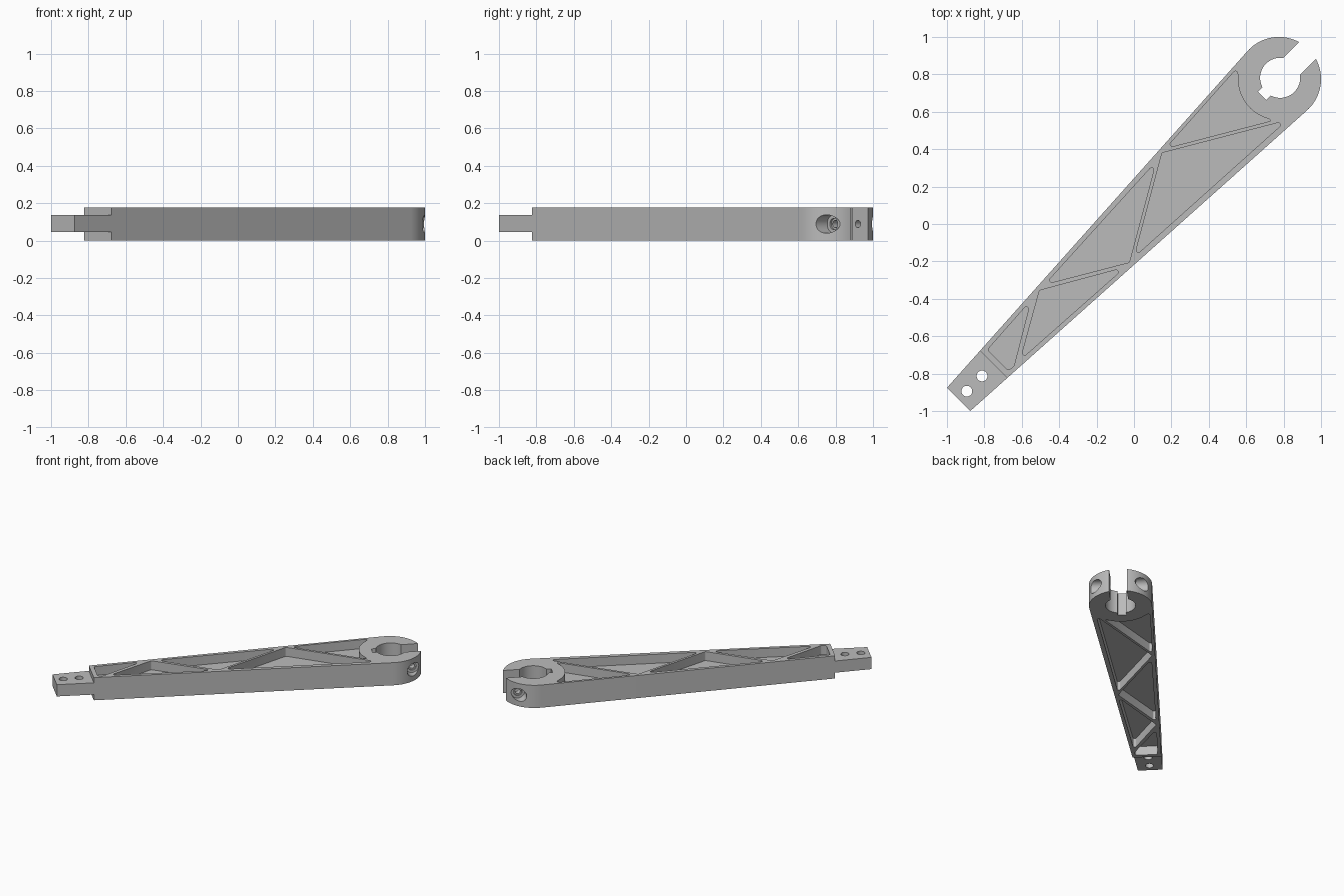
import bpy, bmesh, math
from mathutils import Vector, Matrix

cube = bpy.data.objects.get("Cube")
if cube:
    bpy.data.objects.remove(cube, do_unlink=True)

HEIGHT = 0.178
MID = HEIGHT / 2
RING = 1.096           # ring centre along the arm
RING_R = 0.225
SHOULDER = -1.061      # where the tang starts
ROOT = math.sqrt(0.5)

grey = bpy.data.materials.new("plain_grey")
grey.use_nodes = True
grey.diffuse_color = (0.5, 0.5, 0.5, 1)
grey.node_tree.nodes["Principled BSDF"].inputs["Base Color"].default_value = (0.5, 0.5, 0.5, 1)


def diag(u, v):
    """Arm coordinates (along, across) to x, y."""
    return Vector(((u - v) * ROOT, (u + v) * ROOT))


def arc(centre, r, a0, a1, n):
    steps = [math.radians(a0 + (a1 - a0) * i / n) for i in range(n + 1)]
    return [Vector((centre[0] + r * math.cos(a), centre[1] + r * math.sin(a))) for a in steps]


def fillet(points, r):
    """Round every marked corner of a closed outline."""
    out = []
    for i, p in enumerate(points):
        a, b = points[i - 1] - p, points[(i + 1) % len(points)] - p
        da, db = a.normalized(), b.normalized()
        half = da.angle(db) / 2
        if half > math.radians(75):
            out.append(p)
            continue
        t = min(r / math.tan(half), 0.45 * a.length, 0.45 * b.length)
        rad = t * math.tan(half)
        c = p + (da + db).normalized() * rad / math.sin(half)
        d0, d1 = (p + da * t - c).normalized(), (p + db * t - c).normalized()
        out += [c + d0.slerp(d1, k / 6).normalized() * rad for k in range(7)]
    return out


def finish(bm, name):
    bmesh.ops.recalc_face_normals(bm, faces=bm.faces)
    mesh = bpy.data.meshes.new(name)
    bm.to_mesh(mesh)
    bm.free()
    mesh.materials.append(grey)
    obj = bpy.data.objects.new(name, mesh)
    bpy.context.collection.objects.link(obj)
    return obj


def prism(name, outline, z0, z1):
    bm = bmesh.new()
    face = bm.faces.new([bm.verts.new((p.x, p.y, z0)) for p in outline])
    top = bmesh.ops.extrude_face_region(bm, geom=[face])["geom"]
    bmesh.ops.translate(bm, vec=(0, 0, z1 - z0),
                        verts=[g for g in top if isinstance(g, bmesh.types.BMVert)])
    return finish(bm, name)


def slab(name, u0, u1, v, z0, z1):
    return prism(name, [diag(u0, -v), diag(u1, -v), diag(u1, v), diag(u0, v)], z0, z1)


def cross_hole(name, r, v0, v1):
    """Cylinder running across the clamp jaws."""
    c = diag(1.237, (v0 + v1) / 2)
    turn = Vector((-1, 1, 0)).to_track_quat('Z', 'Y').to_matrix().to_4x4()
    bm = bmesh.new()
    bmesh.ops.create_cone(bm, cap_ends=True, segments=32, radius1=r, radius2=r,
                          depth=v1 - v0, matrix=Matrix.Translation((c.x, c.y, MID)) @ turn)
    return finish(bm, name)


def cut(target, cutter):
    cutter.hide_render = True
    mod = target.modifiers.new("cut", 'BOOLEAN')
    mod.operation, mod.solver, mod.object = 'DIFFERENCE', 'EXACT', cutter
    bpy.context.view_layer.objects.active = target
    bpy.ops.object.modifier_apply(modifier=mod.name)
    bpy.data.objects.remove(cutter, do_unlink=True)


# Tapered arm with round clamp end
head = arc((RING, 0), RING_R, -93.3, 93.3, 64)
outline = [diag(-1.326, -0.088)] + [diag(*p) for p in head] + [diag(-1.326, 0.088)]
arm = prism("clamp_arm", outline, 0, HEIGHT)

# Thin tang with two pin holes
cut(arm, slab("tang_top", -1.5, SHOULDER, 0.3, 0.137, 0.3))
cut(arm, slab("tang_bottom", -1.5, SHOULDER, 0.3, -0.1, 0.045))
for u in (-1.149, -1.264):
    cut(arm, prism("pin_hole", arc(diag(u, 0), 0.029, 0, 350, 35), -0.1, 0.3))

# Clamp bore, opening slot and keyway
cut(arm, prism("bore", arc(diag(1.105, 0), 0.107, 0, 354, 59), -0.1, 0.3))
cut(arm, slab("slot", 1.12, 1.5, 0.063, -0.1, 0.3))
cut(arm, slab("keyway", 0.969, 1.1, 0.031, -0.1, 0.3))

# Clamp screw hole with a counterbore on both jaws
cut(arm, cross_hole("screw_hole", 0.02, -0.4, 0.4))
for r, depth in ((0.03, 0.108), (0.049, 0.12)):
    cut(arm, cross_hole("counterbore", r, depth, 0.4))
    cut(arm, cross_hole("counterbore", r, -0.4, -depth))

# Truss pockets on both faces, leaving diagonal ribs and a thin web
pockets = [
    [(-0.783, -0.672), (-0.552, -0.41), (-0.642, -0.76), (-0.672, -0.783)],
    [(-0.505, -0.355), (-0.05, -0.233), (-0.607, -0.725)],
    [(0.118, 0.333), (-0.475, -0.322), (-0.025, -0.205)],
    [(0.15, 0.38), (0.815, 0.553), (0.002, -0.175)],
    [(0.17, 0.405), (0.735, 0.552)]
    + arc(diag(RING, 0), 0.219, 256, 187, 16) + [(0.553, 0.835)],
]
for corners in pockets:
    shape = fillet([Vector(p) for p in corners], 0.012)
    cut(arm, prism("pocket_top", shape, HEIGHT - 0.07, 0.3))
    cut(arm, prism("pocket_bottom", shape, -0.1, 0.07))

bpy.ops.object.select_all(action='DESELECT')
arm.select_set(True)
bpy.context.view_layer.objects.active = arm
bpy.ops.object.shade_smooth_by_angle(angle=math.radians(30))
